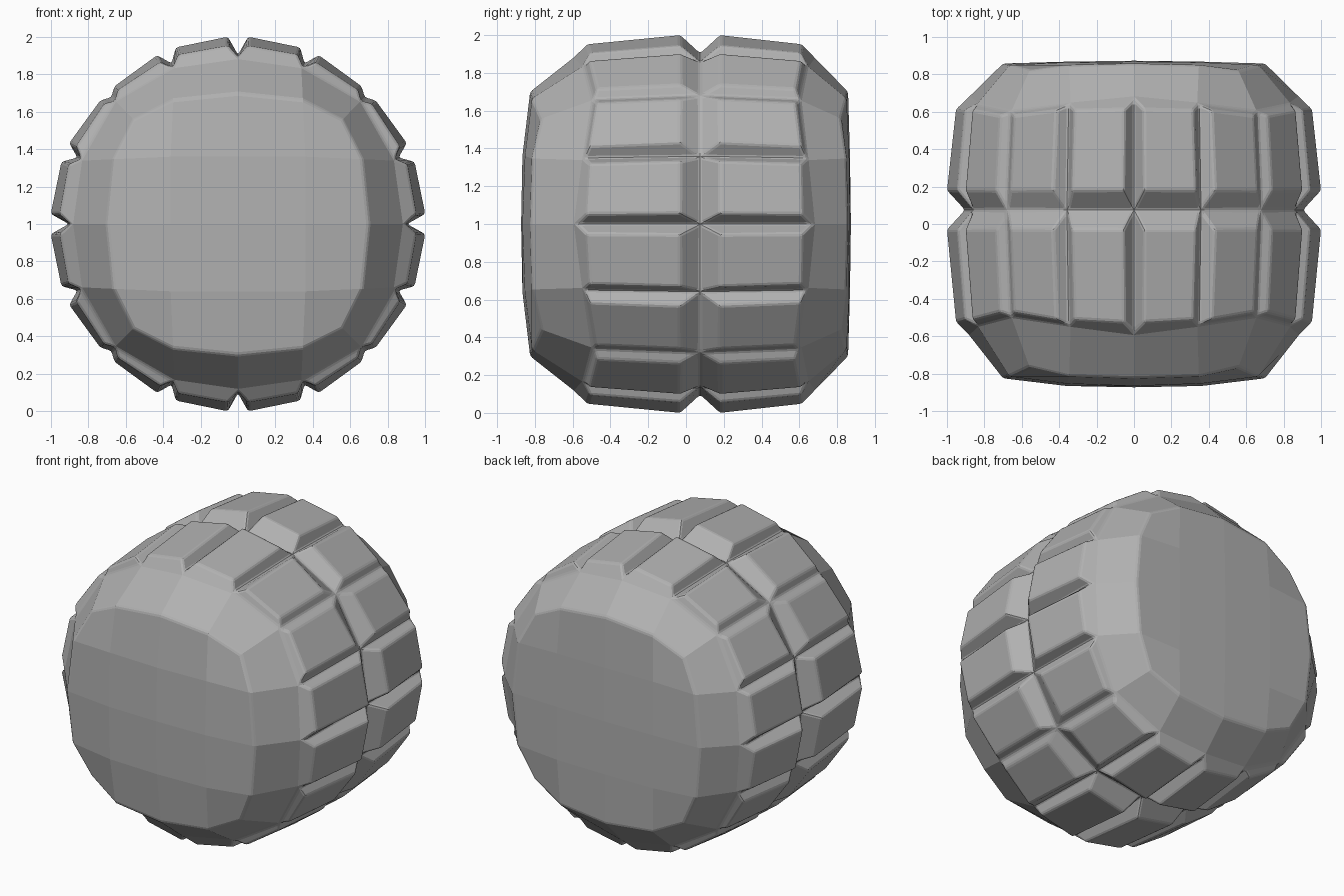
import bpy, bmesh
from math import sin, cos, pi, radians, atan2, degrees

if "Cube" in bpy.data.objects:
    bpy.data.objects.remove(bpy.data.objects["Cube"])

N, STEP, MID = 16, 2 * pi / 16, 0.075
CLS = [0, 1, 2, 1]                       # position of a spoke within its quarter turn
EDGE_Y = {-1: [-0.575, -0.54, -0.49], 1: [0.665, 0.64, 0.60]}   # tread edge, by class
EDGE_R = [0.895, 0.908, 0.93]            # groove bottom at the tread edge
MID_R = [0.905, 0.93, 0.96]              # groove bottom at the middle
END_IN = [0.05, 0.03, 0.02]              # how far the block ends step in
TOP_R = [1.004, 1.002, 0.99]             # block top near the middle groove
END_R = [0.955, 0.96, 0.962]             # block top near the tread edge
CAP_R = [0.70, 0.75, 0.79]
CAP_Y = {-1: [-0.825, -0.815, -0.765], 1: [0.858, 0.85, 0.82]}
INNER_Y = {-1: [-0.873, -0.866, -0.853], 1: [0.873, 0.868, 0.864]}

bm = bmesh.new()


def polar(a, r, y):
    return bm.verts.new((r * cos(a), y, 1 + r * sin(a)))


def cls(k):
    return CLS[k % 4]


# Groove-bottom rings: front tread edge, middle, back tread edge
rings = {s: [polar(k * STEP, EDGE_R[cls(k)], EDGE_Y[s][cls(k)]) for k in range(N)] for s in (-1, 1)}
rings[0] = [polar(k * STEP, MID_R[cls(k)], MID) for k in range(N)]

# Raised tread blocks with sloping sides
for side in (-1, 1):
    for k in range(N):
        n = (k + 1) % N
        base = [rings[side][k], rings[side][n], rings[0][n], rings[0][k]]
        top = []
        for q, a in ((k, k * STEP + 0.054), (n, (k + 1) * STEP - 0.054)):
            c = cls(q)
            top.append((polar(a, END_R[c], EDGE_Y[side][c] - side * END_IN[c]),
                        polar(a, TOP_R[c], MID + side * 0.105)))
        top = [top[0][0], top[1][0], top[1][1], top[0][1]]
        for i in range(4):
            j = (i + 1) % 4
            bm.faces.new((base[i], base[j], top[j], top[i]))
        bm.faces.new(top)

# Sloping shoulders and gridded end caps
for side in (-1, 1):
    skew = {0: 0, 1: radians(5), 2: 0, 3: -radians(5)}
    rim = [polar(k * STEP + skew[k % 4], CAP_R[cls(k)], CAP_Y[side][cls(k)]) for k in range(N)]
    for k in range(N):
        n = (k + 1) % N
        bm.faces.new((rings[side][k], rings[side][n], rim[n], rim[k]))
    grid = {}
    for i in range(-2, 3):
        for j in range(-2, 3):
            if max(abs(i), abs(j)) == 2:
                grid[i, j] = rim[round(degrees(atan2(j, i)) / 22.5) % N]
            else:
                grid[i, j] = bm.verts.new((0.36 * i, INNER_Y[side][abs(i) + abs(j)], 1 + 0.36 * j))
    for i in range(-2, 2):
        for j in range(-2, 2):
            bm.faces.new((grid[i, j], grid[i + 1, j], grid[i + 1, j + 1], grid[i, j + 1]))

bmesh.ops.recalc_face_normals(bm, faces=bm.faces)
mesh = bpy.data.meshes.new("treaded_wheel")
bm.to_mesh(mesh)
bm.free()
wheel = bpy.data.objects.new("treaded_wheel", mesh)
bpy.context.collection.objects.link(wheel)

# Dark grey rubber
rubber = bpy.data.materials.new("rubber")
rubber.diffuse_color = (0.44, 0.44, 0.44, 1)
rubber.use_nodes = True
rubber.node_tree.nodes["Principled BSDF"].inputs["Base Color"].default_value = rubber.diffuse_color
mesh.materials.append(rubber)

# Softened block and rim edges
bevel = wheel.modifiers.new("soft_edges", 'BEVEL')
bevel.width = 0.014
bevel.segments = 2
bevel.limit_method = 'ANGLE'
bevel.angle_limit = radians(24)
